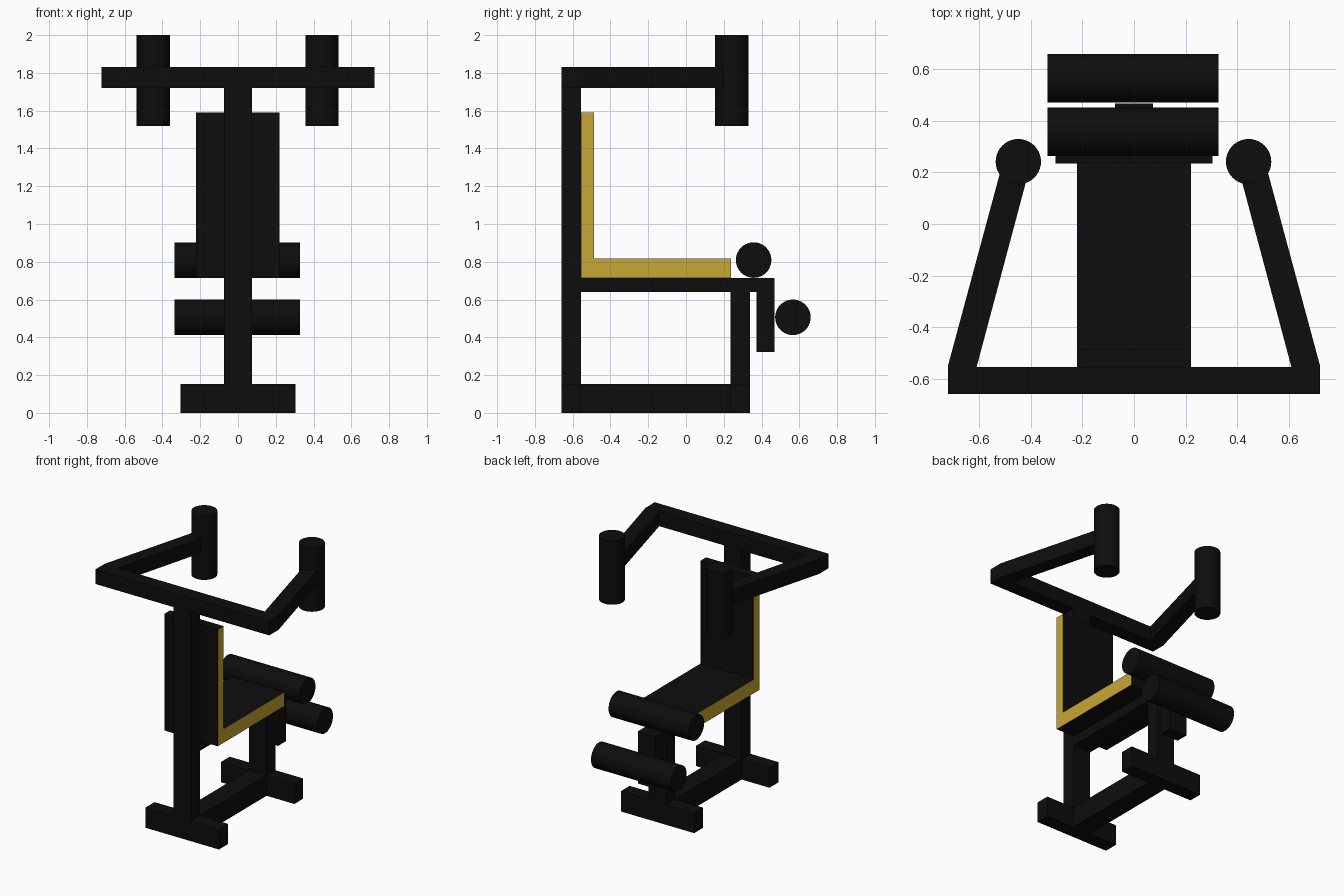
import bpy, bmesh, math
from mathutils import Matrix

if "Cube" in bpy.data.objects:
    bpy.data.objects.remove(bpy.data.objects["Cube"])


def material(name, rgb):
    m = bpy.data.materials.new(name)
    m.diffuse_color = (*rgb, 1)
    m.use_nodes = True
    m.node_tree.nodes["Principled BSDF"].inputs["Base Color"].default_value = m.diffuse_color
    return m


BLACK = material("black", (0.004, 0.004, 0.004))
GOLD = material("gold", (0.58, 0.39, 0.035))


def finish(bm, name, mats=(BLACK,)):
    bmesh.ops.recalc_face_normals(bm, faces=bm.faces[:])
    me = bpy.data.meshes.new(name)
    bm.to_mesh(me)
    bm.free()
    for m in mats:
        me.materials.append(m)
    ob = bpy.data.objects.new(name, me)
    bpy.context.collection.objects.link(ob)
    return ob


def box(name, x, y, z):
    """Box from (min, max) ranges."""
    bm = bmesh.new()
    bmesh.ops.create_cube(bm, size=1)
    for v in bm.verts:
        v.co = [r[0] if c < 0 else r[1] for c, r in zip(v.co, (x, y, z))]
    return finish(bm, name)


def prism(name, points, offset, mats=(BLACK,), side_gold=False):
    """Extrude a flat outline along offset."""
    bm = bmesh.new()
    face = bm.faces.new([bm.verts.new(p) for p in points])
    new = bmesh.ops.extrude_face_region(bm, geom=[face], use_keep_orig=True)["geom"]
    bmesh.ops.translate(bm, vec=offset, verts=[g for g in new if isinstance(g, bmesh.types.BMVert)])
    bmesh.ops.recalc_face_normals(bm, faces=bm.faces[:])
    if side_gold:
        for f in bm.faces:
            f.material_index = int(abs(f.normal.x) > 0.9)
    return finish(bm, name, mats)


def cylinder(name, centre, radius, length, along_x=False):
    bm = bmesh.new()
    turn = Matrix.Rotation(math.pi / 2, 4, 'Y') if along_x else Matrix()
    bmesh.ops.create_cone(bm, cap_ends=True, segments=40, radius1=radius, radius2=radius,
                          depth=length, matrix=Matrix.Translation(centre) @ turn)
    for f in bm.faces:
        f.smooth = len(f.verts) == 4
    for e in bm.edges:
        e.smooth = all(len(f.verts) == 4 for f in e.link_faces)
    return finish(bm, name)


W = (-0.074, 0.073)       # width of the frame tubes
REAR = (-0.66, -0.555)    # tall post and its foot
FRONT = (0.235, 0.338)    # seat leg and its foot

# Base and frame
box("rear_foot", (-0.305, 0.304), REAR, (0, 0.153))
box("front_foot", (-0.305, 0.304), FRONT, (0, 0.153))
box("base_beam", W, (REAR[1], FRONT[0]), (0, 0.153))
box("tall_post", W, REAR, (0.153, 1.72))
box("seat_leg", W, FRONT, (0.153, 0.64))
box("seat_beam", W, (REAR[1], 0.468), (0.64, 0.713))
box("roller_bracket", W, (0.373, 0.468), (0.322, 0.64))

# L-shaped padded seat and backrest with gold sides
seat_outline = [(-0.555, 0.713), (0.238, 0.713), (0.238, 0.818),
                (-0.487, 0.818), (-0.487, 1.59), (-0.555, 1.59)]
prism("seat", [(-0.222, y, z) for y, z in seat_outline], (0.443, 0, 0),
      (BLACK, GOLD), side_gold=True)

# Overhead bar with two arms leaning inwards
half = [(0.722, -0.66), (0.722, -0.55), (0.517, 0.21), (0.407, 0.21), (0.611, -0.555)]
outline = half + [(-x, y) for x, y in reversed(half)]
prism("overhead_arms", [(x, y, 1.72) for x, y in outline], (0, 0, 0.11))

# Hand grips
for side, x in (("left", -0.449), ("right", 0.445)):
    cylinder(side + "_grip", (x, 0.242, 1.76), 0.088, 0.48)

# Leg rollers
cylinder("upper_roller", (-0.004, 0.358, 0.809), 0.094, 0.663, True)
cylinder("lower_roller", (-0.004, 0.566, 0.506), 0.094, 0.663, True)
